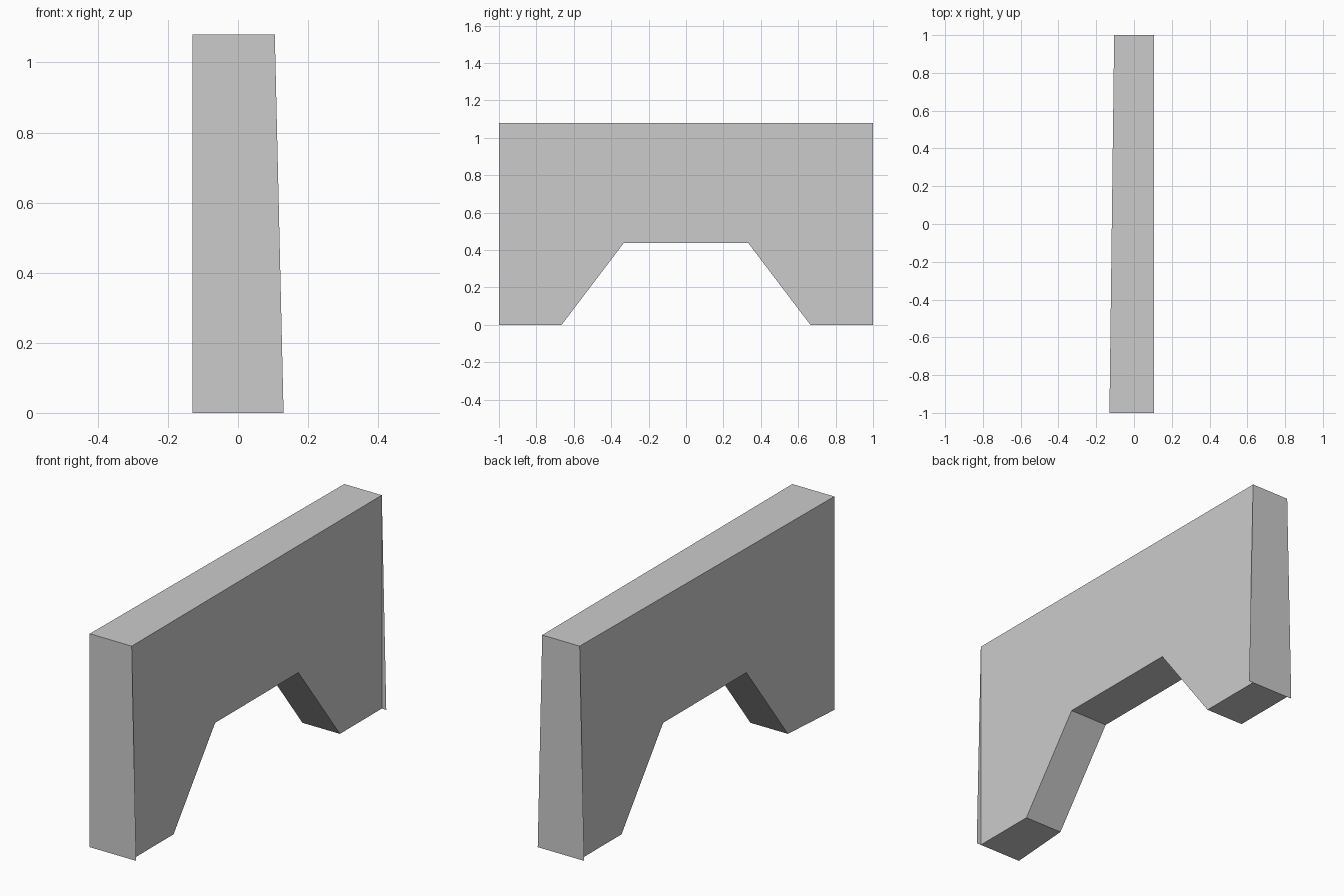
import bpy, bmesh

if "Cube" in bpy.data.objects:
    bpy.data.objects.remove(bpy.data.objects["Cube"])

H, W, F = 1.08, 0.105, 0.13   # height, half thickness, flared half thickness

grey = bpy.data.materials.new("plain grey")
grey.diffuse_color = (0.6, 0.6, 0.6, 1)
grey.use_nodes = True
grey.node_tree.nodes["Principled BSDF"].inputs["Base Color"].default_value = grey.diffuse_color


def make(name, bm):
    mesh = bpy.data.meshes.new(name)
    bm.to_mesh(mesh)
    bm.free()
    mesh.materials.append(grey)
    obj = bpy.data.objects.new(name, mesh)
    bpy.context.collection.objects.link(obj)


# Arched panel: side profile in (y, z), with the front left edge slightly thicker
half = [(0.333, 0.437), (0.665, 0), (1, 0), (1, H)]
profile = half + [(-y, z) for y, z in reversed(half)]
bm = bmesh.new()
right = [bm.verts.new((W, y, z)) for y, z in profile]
left = [bm.verts.new((-F if y == -1 else -W, y, z)) for y, z in profile]
bm.faces.new(right)
bm.faces.new(left[::-1])
n = len(profile)
for i in range(n):
    j = (i + 1) % n
    if profile[i][0] != profile[j][0]:          # the ends are separate plates
        bm.faces.new((right[i], left[i], left[j], right[j]))
bmesh.ops.recalc_face_normals(bm, faces=bm.faces)
make("arched_panel", bm)

# Flat end plates, flaring past the panel at the bottom
for name, y, top_left in (("front_end", -1, -F), ("back_end", 1, -W)):
    bm = bmesh.new()
    ring = [bm.verts.new((x, y, z)) for x, z in
            ((-F, 0), (F, 0), (W, H), (top_left, H))]
    bm.faces.new(ring if y < 0 else ring[::-1])
    make(name, bm)
